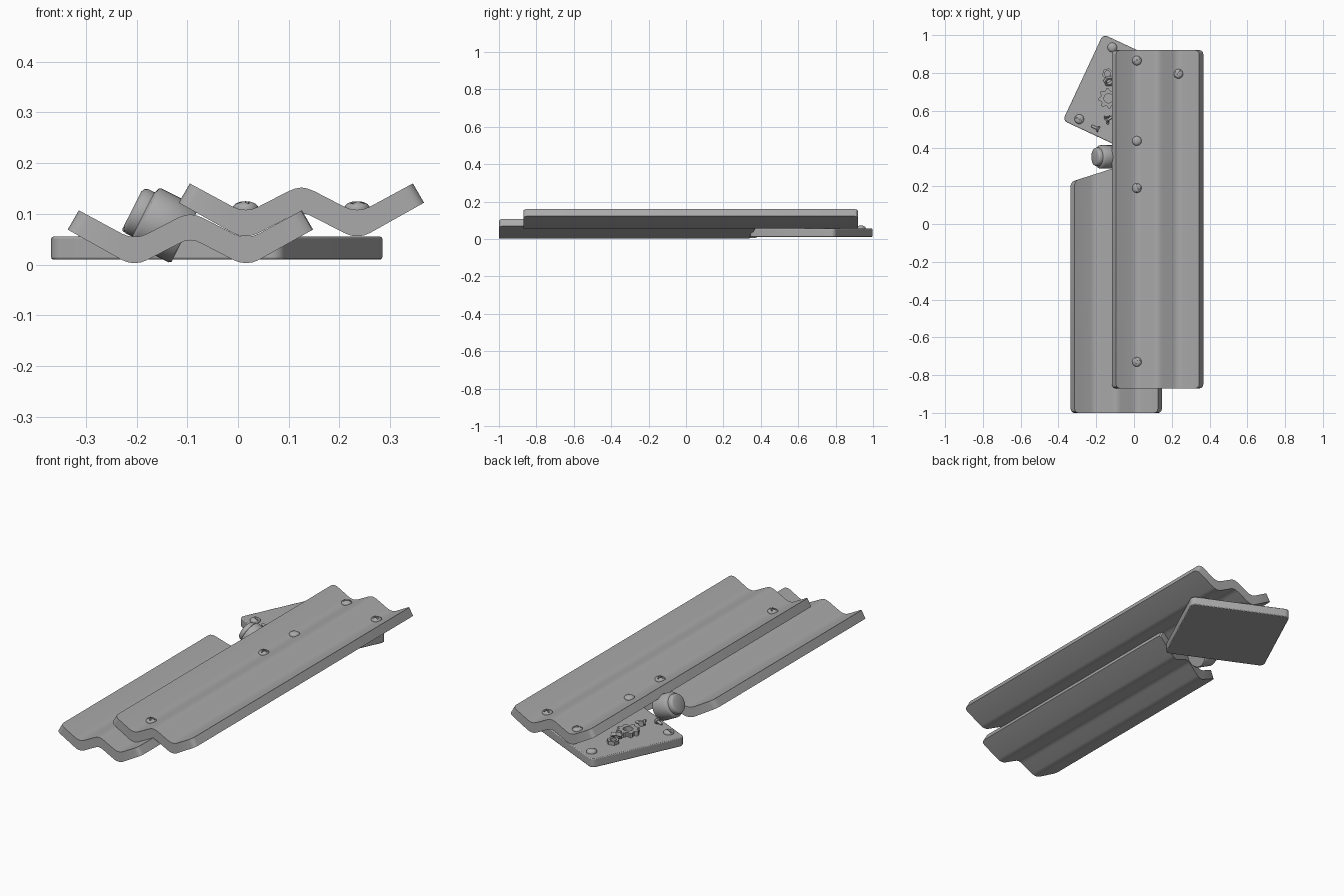
import bpy, bmesh, math
from mathutils import Vector, Matrix

cube = bpy.data.objects.get("Cube")
if cube:
    bpy.data.objects.remove(cube, do_unlink=True)

metal = bpy.data.materials.new("grey metal")
metal.use_nodes = True
GREY = (0.4, 0.4, 0.4, 1)
metal.diffuse_color = GREY
metal.node_tree.nodes["Principled BSDF"].inputs["Base Color"].default_value = GREY
UP = Vector((0, 0, 1))


def finish(bm, name, loc=(0, 0, 0), axis=UP, spin=0.0, angle=30):
    """Turn a bmesh into an object whose local z follows the given axis."""
    bmesh.ops.recalc_face_normals(bm, faces=bm.faces)
    mesh = bpy.data.meshes.new(name)
    bm.to_mesh(mesh)
    bm.free()
    mesh.materials.append(metal)
    ob = bpy.data.objects.new(name, mesh)
    bpy.context.collection.objects.link(ob)
    turn = UP.rotation_difference(Vector(axis)).to_matrix().to_4x4()
    ob.matrix_world = Matrix.Translation(loc) @ turn @ Matrix.Rotation(spin, 4, 'Z')
    bpy.ops.object.select_all(action='DESELECT')
    ob.select_set(True)
    bpy.context.view_layer.objects.active = ob
    bpy.ops.object.shade_smooth_by_angle(angle=math.radians(angle))
    return ob


def prism(outline, height):
    """Extrude a flat xy outline upwards."""
    bm = bmesh.new()
    face = bm.faces.new([bm.verts.new((x, y, 0)) for x, y in outline])
    new = bmesh.ops.extrude_face_region(bm, geom=[face])["geom"]
    for v in new:
        if isinstance(v, bmesh.types.BMVert):
            v.co.z += height
    return bm


def lathe(profile, steps=32):
    """Spin an (r, z) profile around z."""
    bm = bmesh.new()
    verts = [bm.verts.new((r, 0, z)) for r, z in profile]
    edges = [bm.edges.new(p) for p in zip(verts, verts[1:])]
    bmesh.ops.spin(bm, geom=verts + edges, cent=(0, 0, 0), axis=UP,
                   angle=math.tau, steps=steps)
    bmesh.ops.remove_doubles(bm, verts=bm.verts, dist=1e-5)
    return bm


def cut(ob, cutter):
    mod = ob.modifiers.new("cut", 'BOOLEAN')
    mod.object = cutter
    mod.solver = 'EXACT'
    cutter.hide_render = True
    cutter.hide_viewport = True


# Corrugated sheets, half section from the middle ridge outwards
TOP = [(0, .152), (.012, .150), (.025, .145), (.085, .114), (.098, .109), (.11, .108),
       (.122, .109), (.135, .114), (.22, .16)]
BOTTOM = [(.242, .122), (.135, .062), (.122, .057), (.11, .056), (.098, .057),
          (.085, .062), (.025, .093), (.012, .099), (0, .101)]


def sheet(name, cx, dz, y0, y1, slant):
    half = TOP + BOTTOM
    outline = half + [(-x, z) for x, z in reversed(half[1:-1])]
    bm = bmesh.new()
    rings = [[bm.verts.new((cx + x, y + s * x, z + dz)) for x, z in outline]
             for y, s in ((y0, 0), (y1, slant))]
    n, k = len(outline), len(TOP)
    for i in range(n):
        j = (i + 1) % n
        bm.faces.new((rings[0][i], rings[0][j], rings[1][j], rings[1][i]))
    # end caps as quads between upper and lower lines
    for r in rings:
        for i in range(k - 1):
            bm.faces.new((r[i], r[i + 1], r[2 * k - 2 - i], r[2 * k - 1 - i]))
            a = [r[(-m) % n] for m in (i, i + 1)]
            b = [r[2 * k - 1 + m] for m in (i + 1, i)]
            bm.faces.new(a + b)
    # rounded sheet corners
    corners = [e for e in bm.edges
               if {round(v.co.z - dz, 3) for v in e.verts} == {.16, .122}]
    bmesh.ops.bevel(bm, geom=corners, offset=.022, segments=3, profile=.5,
                    affect='EDGES')
    return finish(bm, name)


sheet("upper_corrugated_sheet", .125, 0, -.87, .92, 0)
sheet("lower_corrugated_sheet", -.094, -.053, -1.0, .3, .32)

# Square base plate with rounded corners
TURN = math.radians(65)
HALF, ROUND = .252, .025
corner_pts = []
for q in range(4):
    base = q * math.pi / 2
    c = Matrix.Rotation(base, 2) @ Vector((HALF - ROUND, HALF - ROUND))
    corner_pts += [(c.x + ROUND * math.cos(base + i * math.pi / 8),
                    c.y + ROUND * math.sin(base + i * math.pi / 8)) for i in range(5)]
plate = finish(prism(corner_pts, .045), "base_plate", (-.042, .67, .01), spin=TURN)
soft = plate.modifiers.new("soft_edges", 'BEVEL')
soft.width, soft.segments = .004, 2


def bar(name, length, loc, spin):
    bm = bmesh.new()
    bmesh.ops.create_cube(bm, size=1, matrix=Matrix.Diagonal((length, .007, .016, 1)))
    return finish(bm, name, loc, spin=spin)


def rivet(name, x, y, z, slots=0, spin=.6):
    """Domed head with none, one or two slots."""
    r, h = .025, .017
    dome = [(0, -.008), (r, -.008), (r, .004)]
    dome += [(r * math.cos(a), .004 + (h - .004) * math.sin(a))
             for a in (.3, .6, .9, 1.2)] + [(0, h)]
    ob = finish(lathe(dome, 24), name, (x, y, z), angle=40)
    for s in range(slots):
        length = .06 if slots == 1 else .036
        cut(ob, bar(name + "_slot_cutter", length, (x, y, z + h), spin + s * math.pi / 2))


# Fasteners along the upper sheet valleys
for i, (x, y, slots) in enumerate([(.015, .865, 1), (.235, .795, 2), (.015, .44, 0),
                                   (.015, .19, 2), (.015, -.73, 2)]):
    rivet(f"sheet_fastener_{i + 1}", x, y, .108, slots, .7 + .3 * i)

# Fasteners at the exposed plate corners
rivet("plate_fastener_back", -.115, .935, .055)
rivet("plate_fastener_side", -.29, .555, .055, 1, -.4)

# Tilted knob with a stepped cap
KNOB_AXIS = Vector((-.89, 0, .45))
knob = [(0, -.09), (.058, -.09), (.062, -.085), (.062, -.007), (.059, -.002), (.052, 0),
        (.049, .002), (.049, .016), (.045, .023), (.038, .026), (0, .026)]
finish(lathe(knob, 40), "knob", (-.185, .355, .098), KNOB_AXIS, angle=50)


def ring_prism(name, outer, hole, height, loc, axis=UP, spin=0.0):
    """Prism with a round hole through it, for gears and nuts."""
    n = len(outer)
    inner = [(hole * math.cos(math.atan2(y, x)), hole * math.sin(math.atan2(y, x)))
             for x, y in outer]
    bm = bmesh.new()
    loops = [[bm.verts.new((x, y, z)) for x, y in pts]
             for pts, z in ((outer, 0), (outer, height), (inner, height), (inner, 0))]
    for k in range(4):
        a, b = loops[k], loops[(k + 1) % 4]
        for i in range(n):
            j = (i + 1) % n
            bm.faces.new((a[i], a[j], b[j], b[i]))
    return finish(bm, name, loc, axis, spin)


def polar(radii, count):
    return [(radii[i % len(radii)] * math.cos(math.tau * i / count),
             radii[i % len(radii)] * math.sin(math.tau * i / count)) for i in range(count)]


# Loose gear and nuts lying on the plate
ring_prism("gear", polar((.055, .055, .042, .042), 32), .024, .022, (-.135, .665, .055))
hexagon = []
six = polar((.03,), 6)
for (ax, ay), (bx, by) in zip(six, six[1:] + six[:1]):
    hexagon += [(ax + (bx - ax) * t / 3, ay + (by - ay) * t / 3) for t in range(3)]
ring_prism("nut_flat", hexagon, .016, .018, (-.14, .795, .055), spin=.3)
ring_prism("nut_tilted", hexagon, .016, .018, (-.135, .762, .07), (.3, -.6, .75))

# Loose small screws
screw = [(0, 0), (.015, 0), (.015, .006), (.011, .011), (.007, .012), (.007, .04),
         (.004, .046), (0, .046)]
for name, loc, axis in [("small_screw_1", (-.185, .5, .069), (-1, .5, 0)),
                        ("small_screw_2", (-.143, .572, .069), (.1, -1, 0)),
                        ("small_screw_3", (-.15, .545, .069), (.8, .5, 0))]:
    finish(lathe(screw, 16), name, loc, axis)
